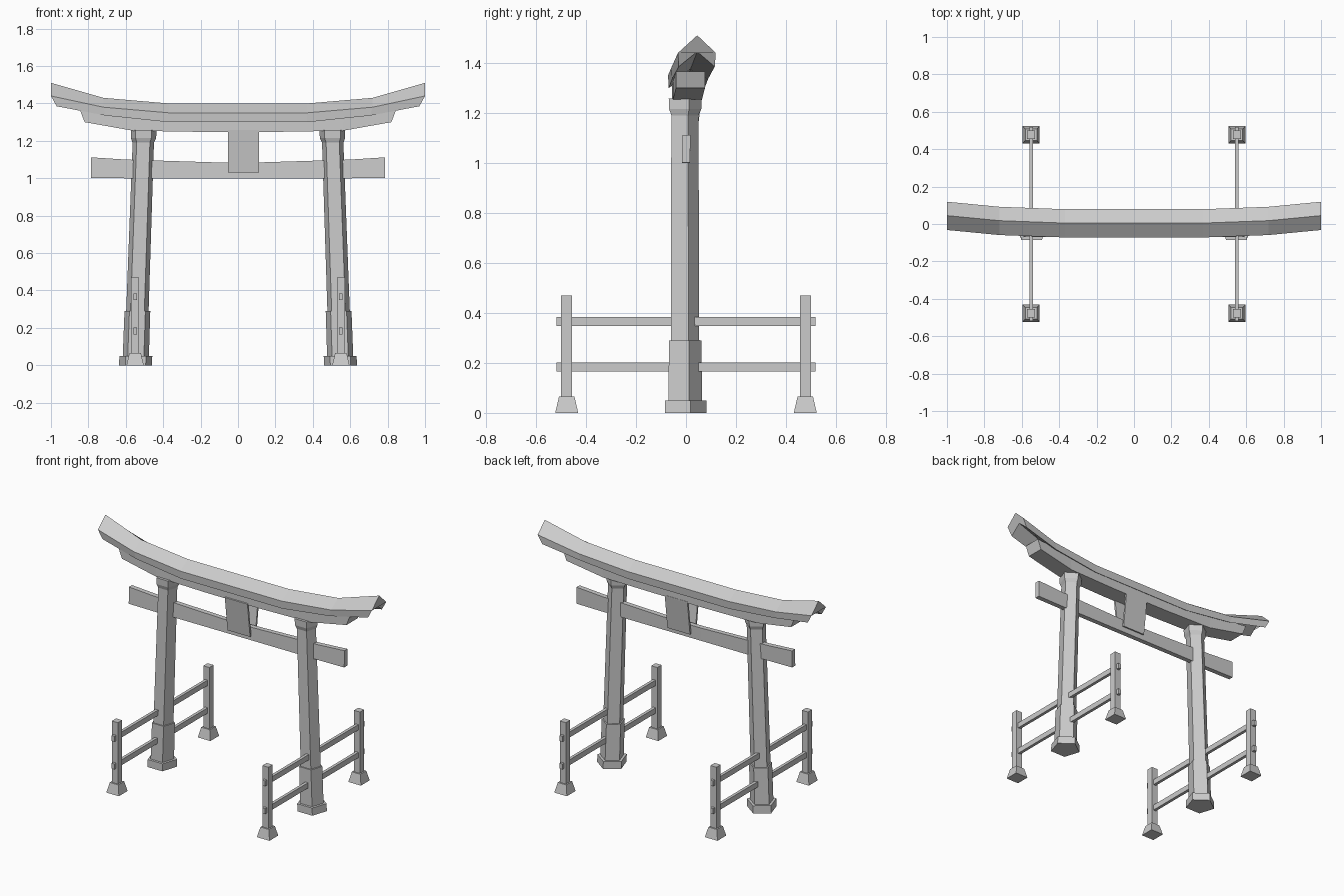
import bpy, bmesh, math
from mathutils import Vector

if "Cube" in bpy.data.objects:
    bpy.data.objects.remove(bpy.data.objects["Cube"])


def make(name, bm):
    bmesh.ops.recalc_face_normals(bm, faces=bm.faces[:])
    me = bpy.data.meshes.new(name)
    bm.to_mesh(me)
    bm.free()
    ob = bpy.data.objects.new(name, me)
    bpy.context.collection.objects.link(ob)
    return ob


def loft(name, rings):
    """Skin a list of equal-length point loops and cap both ends."""
    bm = bmesh.new()
    loops = [[bm.verts.new(p) for p in r] for r in rings]
    n = len(rings[0])
    for a, b in zip(loops, loops[1:]):
        for i in range(n):
            j = (i + 1) % n
            bm.faces.new((a[i], a[j], b[j], b[i]))
    bm.faces.new(loops[0])
    bm.faces.new(loops[-1])
    return make(name, bm)


def square(cx, cy, z, h):
    return [(cx - h, cy - h, z), (cx + h, cy - h, z), (cx + h, cy + h, z), (cx - h, cy + h, z)]


def mirrored(half):
    """Extend sections given for x > 0 to the whole beam."""
    return [[(-x, y, z) for x, y, z in r] for r in reversed(half)] + half


# Leaning five-sided pillars with plinth, collar and flared cap
def pillar_ring(side, z, r):
    cx = side * (0.548 - 0.035 * z)
    pts = []
    for k in range(5):
        a = math.pi / 2 + k * math.tau / 5
        pts.append((cx + r * math.cos(a), -0.01 + r * math.sin(a), z))
    return pts


pillar_profile = [(0, .0925), (.05, .0925), (.05, .0735), (.29, .0725), (.29, .063),
                  (1.19, .06), (1.215, .071), (1.258, .073)]
for side, label in ((-1, "left"), (1, "right")):
    loft(label + "_pillar", [pillar_ring(side, z, r) for z, r in pillar_profile])

    # Side fences: posts on tapered footings, joined by two rails
    x = side * 0.55
    for y, end in ((-.477, "front"), (.477, "back")):
        tag = f"{label}_{end}"
        loft(tag + "_footing", [square(x, y, 0, .046), square(x, y, .065, .031)])
        loft(tag + "_fence_post", [square(x, y, .06, .022), square(x, y, .47, .022)])
    for z, level in ((.183, "lower"), (.366, "upper")):
        loft(f"{label}_{level}_rail",
             [[(x + dx, y, z + dz) for dx, dz in ((-.01, -.018), (.01, -.018), (.01, .018), (-.01, .018))]
              for y in (-.518, .518)])

# Curved roof beam with a chevron cross-section
# columns: ridge x, eave bottom x, y shift, ridge z, eave top z, eave bottom z, inner apex z
roof = []
for xr, xb, s, zr, zt, zb, zi in ((.37, .37, 0, 1.40, 1.35, 1.30, 1.345),
                                  (.72, .705, .013, 1.43, 1.38, 1.335, 1.375),
                                  (1.0, .97, .04, 1.51, 1.44, 1.385, 1.445)):
    y = .005 + s
    roof.append([(xr, y, zr), (xr, y - .077, zt), (xb, y - .074, zb),
                 (xb, y, zi), (xb, y + .07, zb), (xr, y + .074, zt)])
loft("roof_beam", mirrored(roof))

# Upper lintel under the roof
lintel = []
for xt, xb, y, zt, zb in ((.2, .2, .003, 1.335, 1.248), (.57, .56, .006, 1.345, 1.254),
                          (.845, .82, .018, 1.365, 1.30)):
    lintel.append([(xt, y - .058, zt), (xb, y - .058, zb), (xb, y + .058, zb), (xt, y + .058, zt)])
loft("upper_lintel", mirrored(lintel))

# Lower tie beam
tie = []
for x, zt, zb in ((.12, 1.085, 1.0), (.6, 1.10, 1.0), (.787, 1.112, 1.002)):
    tie.append([(x, -.014, zt), (x, -.016, zb), (x, .016, zb), (x, .018, zt)])
loft("tie_beam", mirrored(tie))

# Two tablets leaning outward from the tie beam to the lintel
for s, label in ((-1, "front"), (1, "back")):
    loft(label + "_tablet",
         [[(x, s * .022, 1.032), (x, s * .034, 1.03), (x, s * .062, 1.257), (x, s * .05, 1.26)]
          for x in (-.053, .112)])
